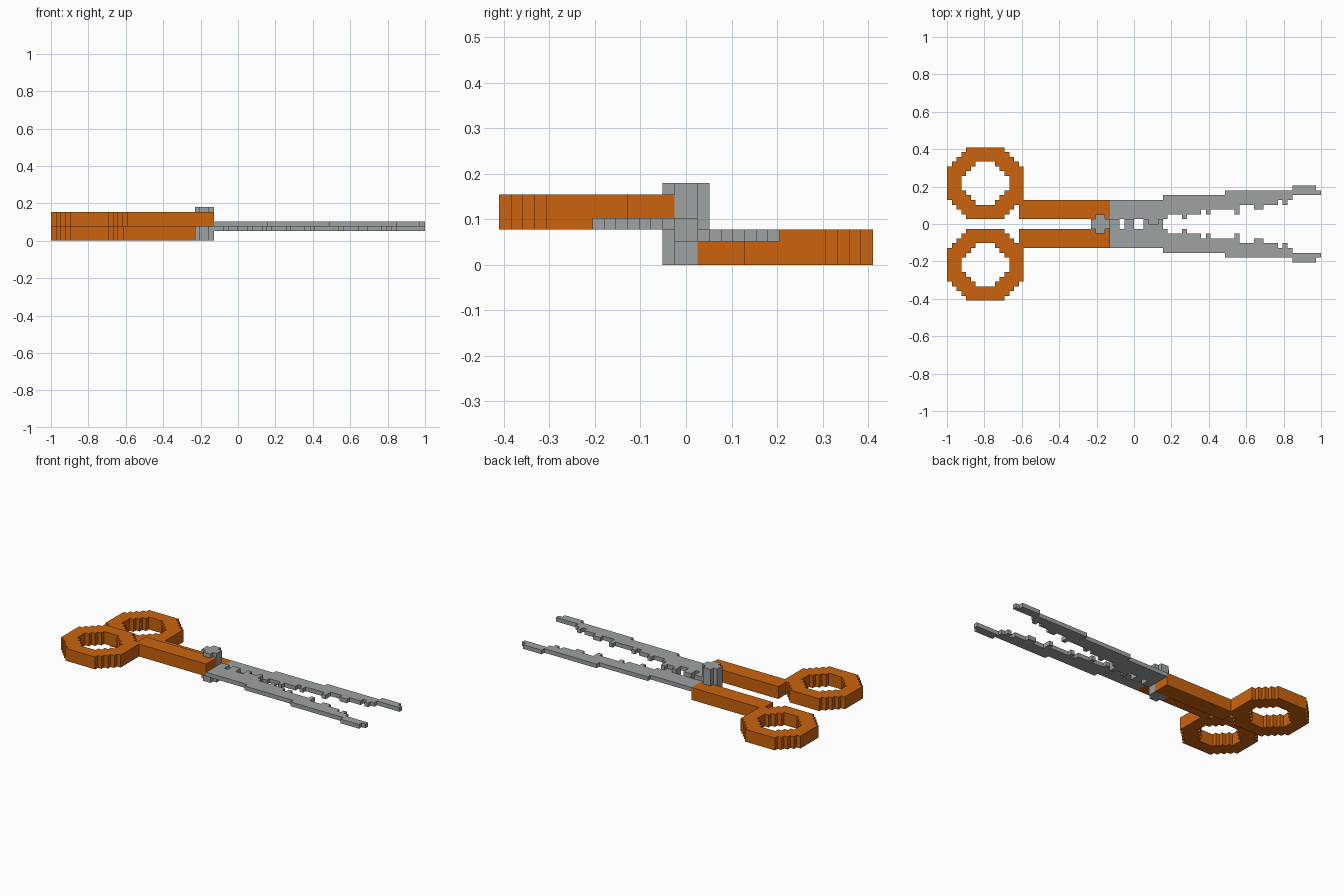
import bpy, bmesh

if "Cube" in bpy.data.objects:
    bpy.data.objects.remove(bpy.data.objects["Cube"])

V = 2 / 78  # stair-step unit; x index 0..78, y index from the centre line


def material(name, rgb):
    m = bpy.data.materials.new(name)
    m.diffuse_color = (*rgb, 1)
    m.use_nodes = True
    m.node_tree.nodes["Principled BSDF"].inputs["Base Color"].default_value = m.diffuse_color
    return m


ORANGE = material("orange plastic", (0.60, 0.127, 0.004))
STEEL = material("grey steel", (0.34, 0.36, 0.36))


def block(i0, i1, j0, j1):
    return {(i, j) for i in range(i0, i1) for j in range(j0, j1)}


def plate(name, cells, z0, z1, mat):
    """Extrude a stepped outline, given as grid cells, from z0 to z1."""
    bm = bmesh.new()
    cache = {}

    def vert(i, j, k):
        if (i, j, k) not in cache:
            cache[i, j, k] = bm.verts.new((i * V - 1, j * V, k * V))
        return cache[i, j, k]

    for i, j in sorted(cells):
        c = [(i, j), (i + 1, j), (i + 1, j + 1), (i, j + 1)]
        bm.faces.new([vert(*p, z1) for p in c])
        bm.faces.new([vert(*p, z0) for p in reversed(c)])
        for n, (di, dj) in enumerate([(0, -1), (1, 0), (0, 1), (-1, 0)]):
            if (i + di, j + dj) not in cells:
                a, b = c[n], c[(n + 1) % 4]
                bm.faces.new([vert(*a, z0), vert(*b, z0), vert(*b, z1), vert(*a, z1)])
    bmesh.ops.dissolve_limit(bm, angle_limit=0.01, verts=bm.verts, edges=bm.edges)
    bmesh.ops.triangulate(bm, faces=[f for f in bm.faces if len(f.verts) > 4])
    me = bpy.data.meshes.new(name)
    bm.to_mesh(me)
    bm.free()
    me.materials.append(mat)
    ob = bpy.data.objects.new(name, me)
    bpy.context.collection.objects.link(ob)


def octagon(i0, i1, j0, j1, cut):
    """Rectangle of cells with stair-stepped corners."""
    return {(i, j) for i, j in block(i0, i1, j0, j1)
            if min(i - i0, i1 - 1 - i) + min(j - j0, j1 - 1 - j) >= cut}


# Finger ring and straight arm
handle = octagon(0, 16, 1, 16, 4) - octagon(3, 13, 4, 13, 3)
handle |= block(15, 34, 1, 5)

# Blade: stepped outer edge, jagged inner edge, as (end index, height)
outer = [(45, 5), (58, 6), (72, 7), (77, 8), (78, 7)]
inner = [(36, -1), (37, 1), (39, -1), (41, 1), (42, -1), (44, 0), (45, -1),
         (46, 1), (49, 2), (50, 1), (52, 2), (53, 2), (54, 3), (55, 2),
         (60, 3), (61, 2), (64, 4), (66, 3), (69, 4), (70, 5), (71, 4),
         (72, 5), (78, 6)]


def level(steps, i):
    return next(h for end, h in steps if i < end)


blade = set()
for i in range(34, 78):
    blade |= block(i, i + 1, level(inner, i), level(outer, i))


def mirrored(cells):
    return {(i, -1 - j) for i, j in cells}


# Lower half at +y, upper half at -y
plate("lower_handle", handle, 0, 3, ORANGE)
plate("lower_blade", blade, 2, 3, STEEL)
plate("upper_handle", mirrored(handle), 3, 6, ORANGE)
plate("upper_blade", mirrored(blade), 3, 4, STEEL)

# Pivot pin through both halves
plate("pivot_pin", octagon(30, 34, -2, 2, 1), 0, 7, STEEL)
